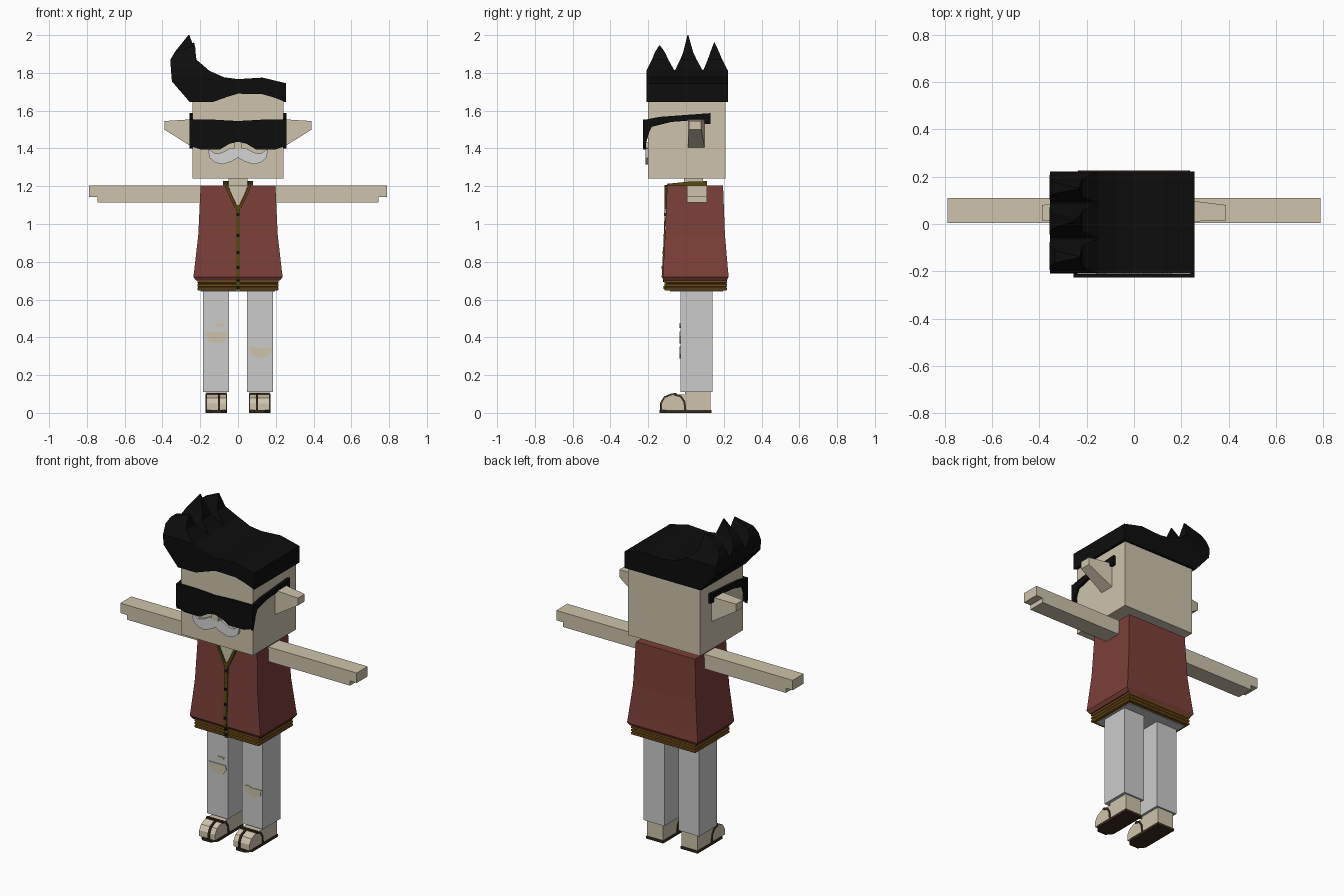
import bpy, bmesh
from mathutils import Vector

old = bpy.data.objects.get("Cube")
if old:
    bpy.data.objects.remove(old, do_unlink=True)


def material(name, r, g, b):
    m = bpy.data.materials.new(name)
    m.use_nodes = True
    m.diffuse_color = (r, g, b, 1)
    m.node_tree.nodes["Principled BSDF"].inputs["Base Color"].default_value = (r, g, b, 1)
    return m


skin = material("skin", .61, .55, .41)
black = material("black", .004, .004, .004)
red = material("dark red cloth", .2, .05, .04)
grey = material("light grey cloth", .6, .6, .6)
band = material("brown knit", .17, .075, .01)
trim = material("olive trim", .1, .065, .006)
leather = material("dark leather", .04, .024, .012)
white = material("moustache grey", .66, .66, .67)


def loft(name, rings, mat):
    """Closed solid through rings that share one point count."""
    bm = bmesh.new()
    loops = [[bm.verts.new(p) for p in ring] for ring in rings]
    for a, b in zip(loops, loops[1:]):
        for i in range(len(a)):
            j = (i + 1) % len(a)
            bm.faces.new((a[i], a[j], b[j], b[i]))
    bm.faces.new(loops[0])
    bm.faces.new(loops[-1])
    bmesh.ops.recalc_face_normals(bm, faces=bm.faces)
    me = bpy.data.meshes.new(name)
    bm.to_mesh(me)
    bm.free()
    me.materials.append(mat)
    ob = bpy.data.objects.new(name, me)
    bpy.context.collection.objects.link(ob)
    return ob


def prism(name, pts, axis, lo, hi, mat):
    """Extrude a 2D outline along an axis; the other two axes keep their order."""
    def put(p, d):
        v = list(p)
        v.insert("xyz".index(axis), d)
        return v
    return loft(name, [[put(p, d) for p in pts] for d in (lo, hi)], mat)


def rect(x0, x1, y0, y1):
    return [(x0, y0), (x1, y0), (x1, y1), (x0, y1)]


def box(name, x0, x1, y0, y1, z0, z1, mat):
    return prism(name, rect(x0, x1, y0, y1), "z", z0, z1, mat)


def stroke(path, w):
    """Outline of a 2D path with thickness w on its left side."""
    pts = [Vector(p) for p in path]
    off = []
    for i, p in enumerate(pts):
        t = (pts[min(i + 1, len(pts) - 1)] - pts[max(i - 1, 0)]).normalized()
        off.append(p + Vector((-t.y, t.x)) * w)
    return [tuple(p) for p in pts + off[::-1]]


def flip(pts):
    return [(-x, z) for x, z in pts]


# Head, neck and ears
box("head", -.24, .24, -.2, .21, 1.24, 1.72, skin)
box("neck", -.05, .05, -.01, .09, 1.18, 1.25, skin)
for side, s in (("left", 1), ("right", -1)):
    loft(side + "_ear", [
        [(s * .23, y, z) for y, z in rect(.01, .1, 1.4, 1.555)],
        [(s * .39, y, z) for y, z in rect(.015, .08, 1.5, 1.545)]], skin)

# Hair: quiff body with a wavy fringe in front and a straight edge behind
crown = [(.255, 1.645), (.255, 1.745), (.13, 1.775), (0, 1.767), (-.075, 1.777),
         (-.16, 1.815), (-.355, 1.815), (-.35, 1.755), (-.255, 1.645)]
fringe_x = (-.135, -.06, 0, .13, .19)
fringe_z = (1.645, 1.672, 1.69, 1.687, 1.67)
front = crown + list(zip(fringe_x, fringe_z))
back = crown + [(x, 1.645) for x in fringe_x]
loft("hair", [[(x, -.21, z) for x, z in front], [(x, -.2, z) for x, z in front],
              [(x, -.198, z) for x, z in back], [(x, .222, z) for x, z in back]], black)

# Hair spikes: tapering and curling inward
for n, (y0, y1, yt, xt, zt) in enumerate([(-.21, -.06, -.14, -.23, 1.945),
                                          (-.06, .09, .01, -.26, 2.0),
                                          (.09, .222, .15, -.235, 1.96)]):
    rings = []
    for z, x0, x1, k in ((1.81, -.355, -.15, 0), (1.87, -.358, -.22, .42),
                         (1.91, -.335, -.225, .65), (zt, xt - .003, xt + .003, .97)):
        rings.append([(x, y, z) for x, y in
                      rect(x0, x1, y0 + (yt - y0) * k, y1 + (yt - y1) * k)])
    loft(f"hair_spike_{n + 1}", rings, black)

# Sunglasses
lens = [(0, 1.545), (.12, 1.552), (.256, 1.553), (.256, 1.415), (.2, 1.395),
        (.095, 1.395), (.045, 1.425), (0, 1.435)]
prism("glasses_lens", lens + flip(lens[1:-1])[::-1], "y", -.227, -.212, black)
arm = [(-.227, 1.55), (-.14, 1.567), (.13, 1.587), (.13, 1.53), (.1, 1.53),
       (.09, 1.553), (-.08, 1.54), (-.18, 1.515), (-.195, 1.485), (-.219, 1.4)]
for side, s in (("left", 1), ("right", -1)):
    prism(side + "_glasses_arm", arm, "x", s * .239, s * .256, black)

# Nose and moustache
box("nose", -.022, .022, -.22, -.19, 1.395, 1.435, skin)
tache = [(0, 1.395), (.04, 1.402), (.085, 1.378), (.12, 1.372), (.16, 1.4),
         (.15, 1.35), (.12, 1.325), (.08, 1.316), (.03, 1.333), (0, 1.352)]
prism("moustache", tache + flip(tache[1:-1])[::-1], "y", -.214, -.195, white)

# Waistcoat, flaring to the hem
levels = [(.70, .222, -.11, .215), (.72, .236, -.123, .226), (.77, .23, -.12, .221),
          (.945, .21, -.111, .206), (1.205, .198, -.1, .196)]
loft("torso", [[(x, y, z) for x, y in rect(-w, w, y0, y1)] for z, w, y0, y1 in levels], red)

# Ribbed waistband
for n in range(3):
    z = .647 + n * .019
    loft(f"waistband_rib_{n + 1}",
         [[(x, y, z + dz) for x, y in rect(-.215 + i, .215 - i, -.108 + i, .217 - i)]
          for dz, i in ((0, .005), (.004, 0), (.015, 0), (.019, .005))], band)
box("trouser_seat", -.195, .195, -.085, .195, .643, .66, grey)

# Neck opening, collar, centre placket and buttons
prism("neck_opening", [(0, 1.09), (.055, 1.207), (-.055, 1.207)], "y", -.109, -.09, skin)
for side, s in (("left", 1), ("right", -1)):
    edge = [(s * .002, 1.085), (s * .058, 1.207)]
    prism(side + "_lapel", stroke(edge, -s * .014), "y", -.113, -.09, trim)
    prism(side + "_collar", [(-.1, 1.2), (-.1, 1.213), (.02, 1.225), (.11, 1.225), (.11, 1.2)],
          "x", s * .052, s * .08, trim)
box("back_collar", -.08, .08, .09, .11, 1.2, 1.228, trim)
placket = [(-.107, 1.1), (-.111, .945), (-.12, .77), (-.123, .72), (-.109, .699), (-.109, .647)]
prism("placket", stroke(placket, -.006), "x", -.011, .011, trim)
for n, (z, y) in enumerate([(1.05, -.115), (.94, -.118), (.85, -.122), (.77, -.127),
                            (.7, -.119), (.665, -.116)]):
    box(f"button_{n + 1}", -.008, .008, y - .002, y + .012, z - .008, z + .008, black)

# Limbs
foot = [(-.13, .014), (-.13, .05), (-.112, .08), (-.075, .096), (-.005, .098),
        (-.005, .12), (.13, .12), (.13, .014)]
thong = [(-.131, .014), (-.131, .05), (-.112, .081), (-.075, .097), (-.05, .097)]
strap = [(.002, .014), (-.003, .06), (-.025, .092), (-.06, .102)]
for side, s in (("left", 1), ("right", -1)):
    # Arm with a stepped fingertip
    prism(side + "_arm", [(s * .19, 1.115), (s * .745, 1.115), (s * .745, 1.143),
                          (s * .79, 1.143), (s * .79, 1.203), (s * .19, 1.203)],
          "y", .005, .11, skin)
    # Trouser leg
    x0, x1 = sorted((s * .047, s * .186))
    box(side + "_leg", x0, x1, -.03, .14, .11, .66, grey)
    # Foot and sandal
    a, b = sorted((s * .062, s * .168))
    prism(side + "_foot", foot, "x", a, b, skin)
    sole = [(a - .004, .135), (a - .004, -.105), (a + .025, -.14),
            (b - .025, -.14), (b + .004, -.105), (b + .004, .135)]
    prism(side + "_sole", sole, "z", 0, .015, leather)
    prism(side + "_sandal_thong", stroke(thong, .007), "x", s * .095, s * .107, leather)
    for part, x in (("inner", a), ("outer", b)):
        prism(f"{side}_sandal_{part}_strap", stroke(strap, .011), "x", x - .004, x + .004, leather)
    box(side + "_sandal_bridge", a, b, -.066, -.05, .095, .105, leather)

# Rips in the trouser knees
rips = {
    "right_knee_rip": [(-.172, .43), (-.06, .43), (-.055, .405), (-.075, .375),
                       (-.11, .368), (-.15, .375), (-.165, .4)],
    "right_small_rip": [(-.127, .45), (-.075, .46), (-.07, .475), (-.11, .475)],
    "left_knee_rip": [(.055, .345), (.09, .352), (.12, .342), (.178, .345),
                      (.172, .31), (.125, .288), (.085, .3), (.07, .315)],
}
for name, pts in rips.items():
    prism(name, pts, "y", -.034, -.028, skin)
